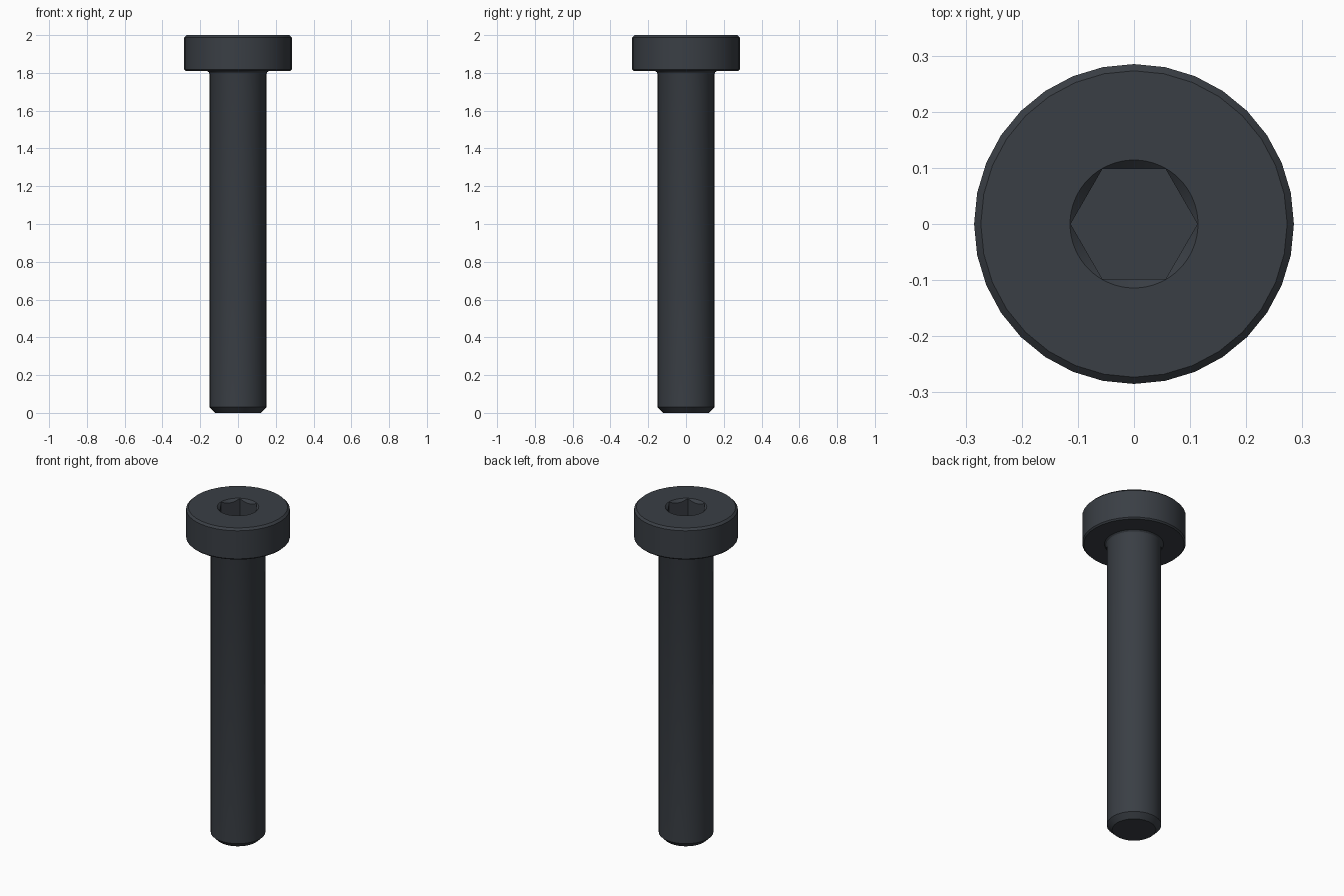
import bpy, bmesh
from math import pi, cos, sin, radians

SIDES = 32           # facets around the screw
FINE = SIDES * 3     # facets around the socket
TOP = 2.0
LIP, HEX, DEPTH = 0.114, 0.113, 0.11

cube = bpy.data.objects.get("Cube")
if cube:
    bpy.data.objects.remove(cube, do_unlink=True)

steel = bpy.data.materials.new("black_steel")
steel.use_nodes = True
colour = (0.042, 0.049, 0.059, 1)
steel.diffuse_color = colour
steel.node_tree.nodes["Principled BSDF"].inputs["Base Color"].default_value = colour


def ring(bm, count, place):
    """Ring of vertices; place(angle) gives radius and height."""
    verts = []
    for i in range(count):
        a = 2 * pi * i / count
        r, z = place(a)
        verts.append(bm.verts.new((r * cos(a), r * sin(a), z)))
    return verts


def skin(bm, low, high):
    n = len(low)
    for i in range(n):
        j = (i + 1) % n
        bm.faces.new((low[i], low[j], high[j], high[i]))


def lathe(bm, profile):
    """Turn a profile, listed bottom to top, and cap its bottom."""
    rings = [ring(bm, SIDES, lambda a, p=p: p) for p in profile]
    for low, high in zip(rings, rings[1:]):
        skin(bm, low, high)
    bm.faces.new(rings[0][::-1])
    return rings[-1]


def finish(bm, name):
    mesh = bpy.data.meshes.new(name)
    bm.to_mesh(mesh)
    bm.free()
    mesh.materials.append(steel)
    obj = bpy.data.objects.new(name, mesh)
    bpy.context.collection.objects.link(obj)
    bpy.ops.object.select_all(action="DESELECT")
    obj.select_set(True)
    bpy.context.view_layer.objects.active = obj
    bpy.ops.object.shade_smooth_by_angle(angle=radians(25))


# Shank with chamfered tip and a small fillet under the head
bm = bmesh.new()
lathe(bm, [(0.12, 0), (0.15, 0.03), (0.15, 1.792), (0.154, 1.803), (0.165, 1.812)])
finish(bm, "shank")


# Hexagonal outline as a radius for each angle
def hex_radius(a):
    return HEX * cos(pi / 6) / cos(a % (pi / 3) - pi / 6)


def scallop(a):
    r = hex_radius(a)
    return r, TOP - (LIP - r)


# Head with chamfered rims
bm = bmesh.new()
rim = lathe(bm, [(0.277, 1.81), (0.285, 1.818), (0.285, TOP - 0.012), (0.273, TOP)])

# Flat top around the round socket mouth
lip = ring(bm, FINE, lambda a: (LIP, TOP))
for i in range(SIDES):
    inner = [lip[(3 * i + k) % FINE] for k in (3, 2, 1, 0)]
    bm.faces.new([rim[i], rim[(i + 1) % SIDES]] + inner)

# Countersink, hexagonal walls and floor
edge = ring(bm, FINE, scallop)
floor = ring(bm, FINE, lambda a: (hex_radius(a), TOP - DEPTH))
skin(bm, lip, edge)
skin(bm, edge, floor)
bm.faces.new(floor)
finish(bm, "socket_head")
